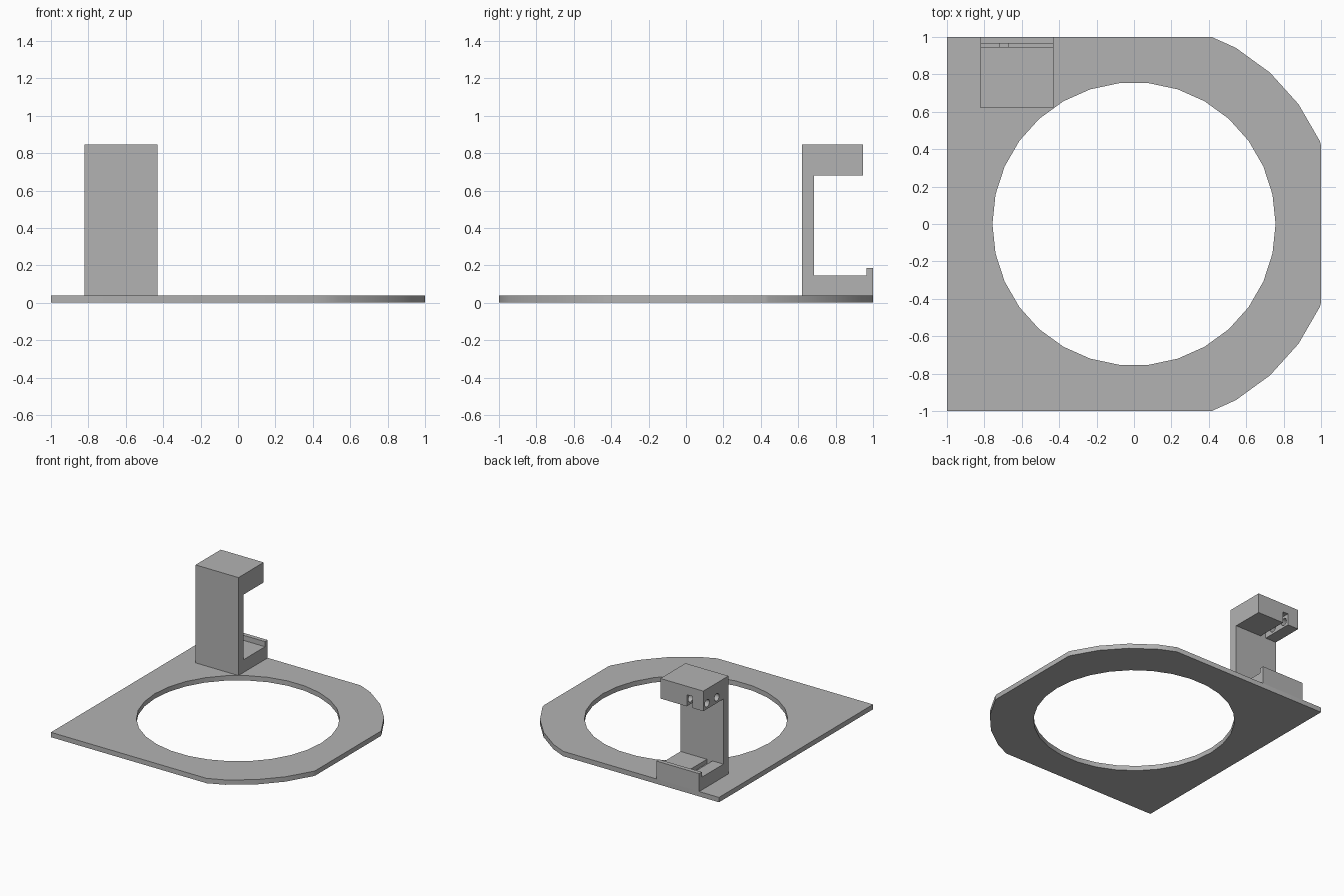
import bpy, bmesh
from math import cos, sin, tau
from mathutils import Matrix

cube = bpy.data.objects.get("Cube")
if cube:
    bpy.data.objects.remove(cube, do_unlink=True)

grey = bpy.data.materials.new("plain grey")
grey.use_nodes = True
colour = (0.45, 0.45, 0.45, 1)
grey.diffuse_color = colour
grey.node_tree.nodes["Principled BSDF"].inputs["Base Color"].default_value = colour


def add_object(name, bm):
    bmesh.ops.recalc_face_normals(bm, faces=bm.faces)
    mesh = bpy.data.meshes.new(name)
    bm.to_mesh(mesh)
    bm.free()
    mesh.materials.append(grey)
    obj = bpy.data.objects.new(name, mesh)
    bpy.context.collection.objects.link(obj)
    return obj


def prism(name, points, offset):
    """Extrude a closed outline of 3D points along offset."""
    bm = bmesh.new()
    face = bm.faces.new([bm.verts.new(p) for p in points])
    new = bmesh.ops.extrude_face_region(bm, geom=[face])["geom"]
    verts = [v for v in new if isinstance(v, bmesh.types.BMVert)]
    bmesh.ops.translate(bm, verts=verts, vec=offset)
    return add_object(name, bm)


def box(name, x0, x1, y0, y1, z0, z1):
    outline = [(x0, y0, z0), (x1, y0, z0), (x1, y1, z0), (x0, y1, z0)]
    return prism(name, outline, (0, 0, z1 - z0))


def ring(radius, z):
    return [(radius * cos(tau * i / 30), radius * sin(tau * i / 30), z)
            for i in range(30)]


def cut(target, cutter, operation="DIFFERENCE"):
    """Apply a boolean and discard its helper."""
    mod = target.modifiers.new("cut", "BOOLEAN")
    mod.operation = operation
    mod.solver = "EXACT"
    mod.object = cutter
    bpy.context.view_layer.objects.active = target
    bpy.ops.object.modifier_apply(modifier=mod.name)
    bpy.data.objects.remove(cutter, do_unlink=True)


# Base plate: square on the left, rounded corners on the right
T = 0.04
R = 1.088
arc = [(R * cos(tau * i / 30), R * sin(tau * i / 30), 0) for i in range(-5, 6)
       if abs(i) >= 2]
corner = 0.415
outline = [(-1, -1, 0), (corner, -1, 0)]
outline += [p for p in arc if p[1] < 0] + [(1, -0.42, 0), (1, 0.42, 0)]
outline += [p for p in arc if p[1] > 0] + [(corner, 1, 0), (-1, 1, 0)]
plate = prism("base_plate", outline, (0, 0, T))
cut(plate, prism("round_opening", ring(0.757, -0.1), (0, 0, 0.3)))

# Clamp bracket: side profile with foot, lip, post and overhanging head
X0, X1 = -0.82, -0.43
profile = [(0.62, T), (1, T), (1, 0.187), (0.965, 0.187), (0.965, 0.145),
           (0.685, 0.145), (0.685, 0.68), (0.947, 0.68), (0.947, 0.845),
           (0.62, 0.845)]
bracket = prism("clamp_bracket", [(X0, y, z) for y, z in profile],
                (X1 - X0, 0, 0))

# Slots in the foot and under the head
S0, S1 = -0.72, -0.67
cut(bracket, box("foot_slot", S0, S1, 0.685, 0.965, 0.11, 0.3))
cut(bracket, box("head_slot", S0, S1, 0.685, 1.1, 0.6, 0.775))

# Two pin holes through the side of the head
for y in (0.77, 0.897):
    bm = bmesh.new()
    bmesh.ops.create_cone(
        bm, cap_ends=True, segments=16, radius1=0.03, radius2=0.03, depth=0.3,
        matrix=Matrix.Translation((-0.78, y, 0.727)) @ Matrix.Rotation(tau / 4, 4, "Y"))
    cut(bracket, add_object("pin_hole", bm))

# Smooth the curved walls, keep edges crisp
for obj in (plate, bracket):
    bpy.ops.object.select_all(action="DESELECT")
    obj.select_set(True)
    bpy.context.view_layer.objects.active = obj
    bpy.ops.object.shade_smooth_by_angle(angle=0.5)
